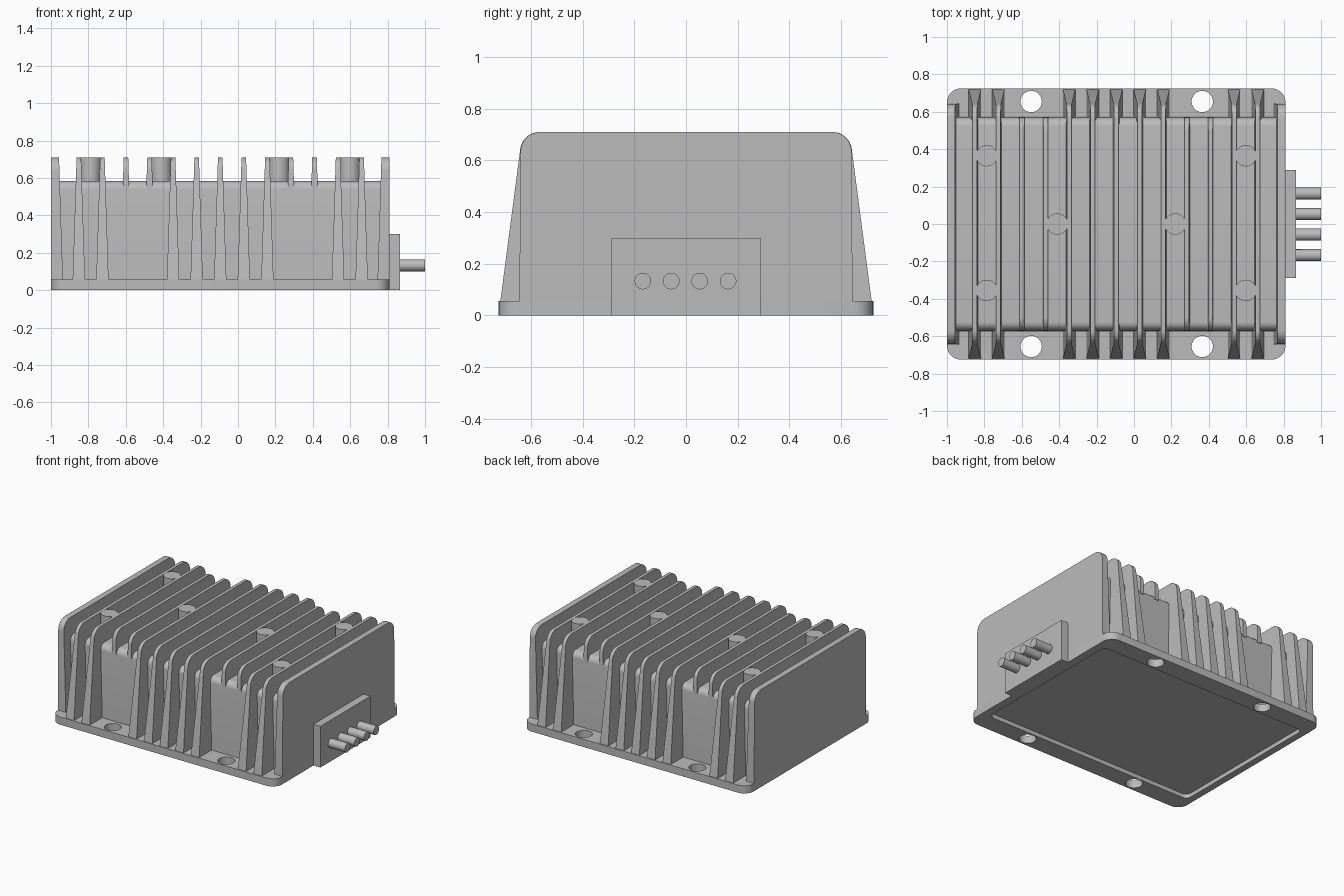
import bpy, bmesh, math
from mathutils import Vector

if "Cube" in bpy.data.objects:
    bpy.data.objects.remove(bpy.data.objects["Cube"], do_unlink=True)

MID = -0.095          # centre of the housing along x
HALF = 0.905          # half length of the housing
PITCH = 0.126         # fin spacing
TOP = 0.71

metal = bpy.data.materials.new("cast_grey_metal")
metal.use_nodes = True
GREY = (0.5, 0.5, 0.5, 1)
metal.diffuse_color = GREY
metal.node_tree.nodes["Principled BSDF"].inputs["Base Color"].default_value = GREY


def finish(name, bm):
    bmesh.ops.recalc_face_normals(bm, faces=bm.faces)
    mesh = bpy.data.meshes.new(name)
    bm.to_mesh(mesh)
    bm.free()
    mesh.materials.append(metal)
    ob = bpy.data.objects.new(name, mesh)
    bpy.context.collection.objects.link(ob)
    return ob


def rounded(corners, steps=8):
    """Outline from (a, b, radius) corners, with true arcs."""
    out = []
    n = len(corners)
    for i, (a, b, r) in enumerate(corners):
        p = Vector((a, b))
        if not r:
            out.append(p)
            continue
        u = (Vector(corners[i - 1][:2]) - p).normalized()
        v = (Vector(corners[(i + 1) % n][:2]) - p).normalized()
        half = u.angle(v) / 2
        centre = p + (u + v).normalized() * (r / math.sin(half))
        start = p + u * (r / math.tan(half)) - centre
        end = p + v * (r / math.tan(half)) - centre
        sweep = start.angle(end)
        for k in range(steps + 1):
            t = k / steps
            d = (start * math.sin((1 - t) * sweep) + end * math.sin(t * sweep)) / math.sin(sweep)
            out.append(centre + d)
    return out


def prism(name, outline, lo, hi):
    """Join two copies of an outline placed by the functions lo and hi."""
    bm = bmesh.new()
    a = [bm.verts.new(lo(*p)) for p in outline]
    b = [bm.verts.new(hi(*p)) for p in outline]
    bm.faces.new(a)
    bm.faces.new(b[::-1])
    for i in range(len(a)):
        j = (i + 1) % len(a)
        bm.faces.new((a[i], a[j], b[j], b[i]))
    return finish(name, bm)


def slab(name, x0, x1, y0, y1, z0, z1, r):
    outline = rounded([(x0, y0, r), (x1, y0, r), (x1, y1, r), (x0, y1, r)])
    return prism(name, outline, lambda x, y: (x, y, z0), lambda x, y: (x, y, z1))


def section(foot, head, z0, z1, r):
    """Symmetric y-z section with rounded upper corners."""
    return rounded([(-foot, z0, 0), (foot, z0, 0), (head, z1, r), (-head, z1, r)])


def cylinder(name, r, start, end):
    start, end = Vector(start), Vector(end)
    bm = bmesh.new()
    bmesh.ops.create_cone(bm, cap_ends=True, segments=32, radius1=r, radius2=r,
                          depth=(end - start).length)
    turn = (end - start).to_track_quat('Z', 'Y').to_matrix()
    bmesh.ops.rotate(bm, verts=bm.verts, cent=(0, 0, 0), matrix=turn)
    bmesh.ops.translate(bm, verts=bm.verts, vec=(start + end) / 2)
    return finish(name, bm)


def cut(target, cutter):
    cutter.hide_render = True
    cutter.hide_viewport = True
    mod = target.modifiers.new("cut", 'BOOLEAN')
    mod.operation = 'DIFFERENCE'
    mod.solver = 'EXACT'
    mod.object = cutter


def half_width(z):
    """Drafted fin: thick at the foot, thin at the tip."""
    return 0.012 + 0.021 * (TOP - z) / (TOP - 0.055)


parts = []

# Base flange with mounting holes and a recessed underside
base = slab("base_flange", MID - HALF, MID + HALF, -0.725, 0.725, 0, 0.056, 0.075)
parts.append(base)
for x in (-0.55, 0.365):
    for y in (-0.655, 0.655):
        cut(base, cylinder("hole_cutter", 0.057, (x, y, -0.1), (x, y, 0.2)))
cut(base, slab("recess_cutter", -0.95, 0.75, -0.59, 0.59, -0.1, 0.03, 0.04))

# Housing core
parts.append(prism("housing_core", section(0.575, 0.568, 0.04, 0.583, 0.045),
                   lambda y, z: (MID - HALF + 0.01, y, z),
                   lambda y, z: (MID + HALF - 0.01, y, z)))

# Cooling fins: full fins reach the flange, short ones sit on the core
tall = section(0.72, 0.633, 0.045, TOP, 0.075)
short = section(0.572, 0.568, 0.545, TOP, 0.07)
for k in range(-6, 7):
    x = MID + k * PITCH
    is_short = abs(k) in (3, 4)
    parts.append(prism("short_fin" if is_short else "tall_fin", short if is_short else tall,
                       lambda y, z: (x - half_width(z), y, z),
                       lambda y, z: (x + half_width(z), y, z)))

# End plates with a drafted inner face
plate = section(0.645, 0.64, 0.045, TOP, 0.075)
for s in (-1, 1):
    parts.append(prism("end_plate", plate,
                       lambda y, z: (MID + s * HALF, y, z),
                       lambda y, z: (MID + s * (HALF - 0.031 - half_width(z)), y, z)))

# Round bosses between the fins
for x, y in ((2.5, 0), (5.5, 0.365), (5.5, -0.355)):
    for s in (-1, 1):
        bx = MID + s * x * PITCH
        parts.append(cylinder("boss", 0.057, (bx, y, 0.55), (bx, y, TOP - 0.001)))

# Connector block and its four pins
parts.append(slab("connector_block", 0.79, 0.866, -0.288, 0.288, 0, 0.3, 0))
for i in range(4):
    y = -0.167 + i * 0.11
    parts.append(cylinder("connector_pin", 0.032, (0.85, y, 0.133), (1, y, 0.133)))

# Smooth curved surfaces and keep the edges sharp
bpy.ops.object.select_all(action='DESELECT')
for ob in parts:
    ob.select_set(True)
bpy.context.view_layer.objects.active = base
bpy.ops.object.shade_smooth_by_angle(angle=math.radians(30))
